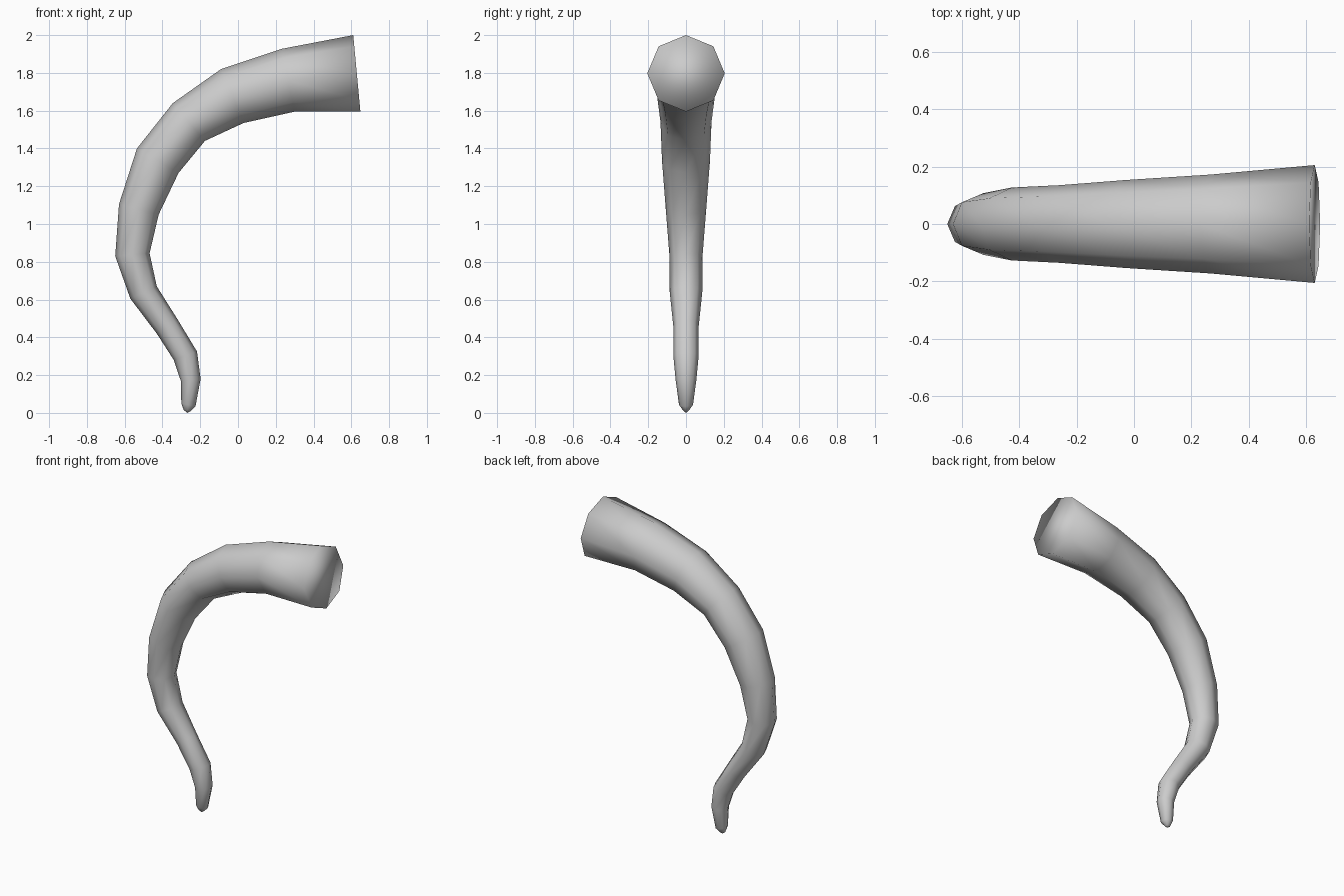
import bpy
import bmesh
from math import cos, sin, pi
from mathutils import Vector

cube = bpy.data.objects.get("Cube")
if cube:
    bpy.data.objects.remove(cube, do_unlink=True)

SIDES = 8

# Cross-sections from thick root to thin tip:
# outer edge (x, z), inner edge (x, z), half width in y
SECTIONS = [
    ((0.61, 2.0), (0.648, 1.595), 0.205),
    ((0.23, 1.927), (0.30, 1.595), 0.172),
    ((-0.09, 1.82), (0.03, 1.535), 0.153),
    ((-0.345, 1.64), (-0.175, 1.44), 0.135),
    ((-0.535, 1.4), (-0.315, 1.27), 0.127),
    ((-0.63, 1.105), (-0.42, 1.05), 0.107),
    ((-0.65, 0.83), (-0.468, 0.845), 0.088),
    ((-0.57, 0.605), (-0.43, 0.67), 0.086),
    ((-0.43, 0.42), (-0.32, 0.495), 0.067),
    ((-0.34, 0.28), (-0.217, 0.325), 0.067),
    ((-0.303, 0.17), (-0.198, 0.18), 0.055),
    ((-0.30, 0.05), (-0.225, 0.035), 0.037),
    ((-0.287, 0.015), (-0.25, 0.01), 0.015),
]
TIP = (-0.267, 0, 0)


def make_material(name, colour):
    mat = bpy.data.materials.new(name)
    mat.use_nodes = True
    mat.diffuse_color = colour
    shader = next(n for n in mat.node_tree.nodes if n.type == "BSDF_PRINCIPLED")
    shader.inputs["Base Color"].default_value = colour
    return mat


def add_ring(bm, outer, inner, half_width):
    """Elliptical ring whose first vertex lies on the outer edge."""
    a = Vector((outer[0], 0, outer[1]))
    b = Vector((inner[0], 0, inner[1]))
    centre, radius = (a + b) / 2, (a - b) / 2
    side = Vector((0, half_width, 0))
    angles = [2 * pi * i / SIDES for i in range(SIDES)]
    return [bm.verts.new(centre + radius * cos(t) + side * sin(t)) for t in angles]


# Curved tapering tail: bridged rings, a flat root cap and a pointed tip
bm = bmesh.new()
rings = [add_ring(bm, *section) for section in SECTIONS]
for ring, following in zip(rings, rings[1:]):
    for i in range(SIDES):
        j = (i + 1) % SIDES
        bm.faces.new((ring[i], ring[j], following[j], following[i]))
bm.faces.new(rings[0])
tip = bm.verts.new(TIP)
for i in range(SIDES):
    bm.faces.new((rings[-1][i], rings[-1][(i + 1) % SIDES], tip))
bmesh.ops.recalc_face_normals(bm, faces=bm.faces)
for face in bm.faces:
    face.smooth = True

mesh = bpy.data.meshes.new("curved_tail")
bm.to_mesh(mesh)
bm.free()
mesh.materials.append(make_material("light_grey", (0.6, 0.6, 0.6, 1)))
tail = bpy.data.objects.new("curved_tail", mesh)
bpy.context.collection.objects.link(tail)
